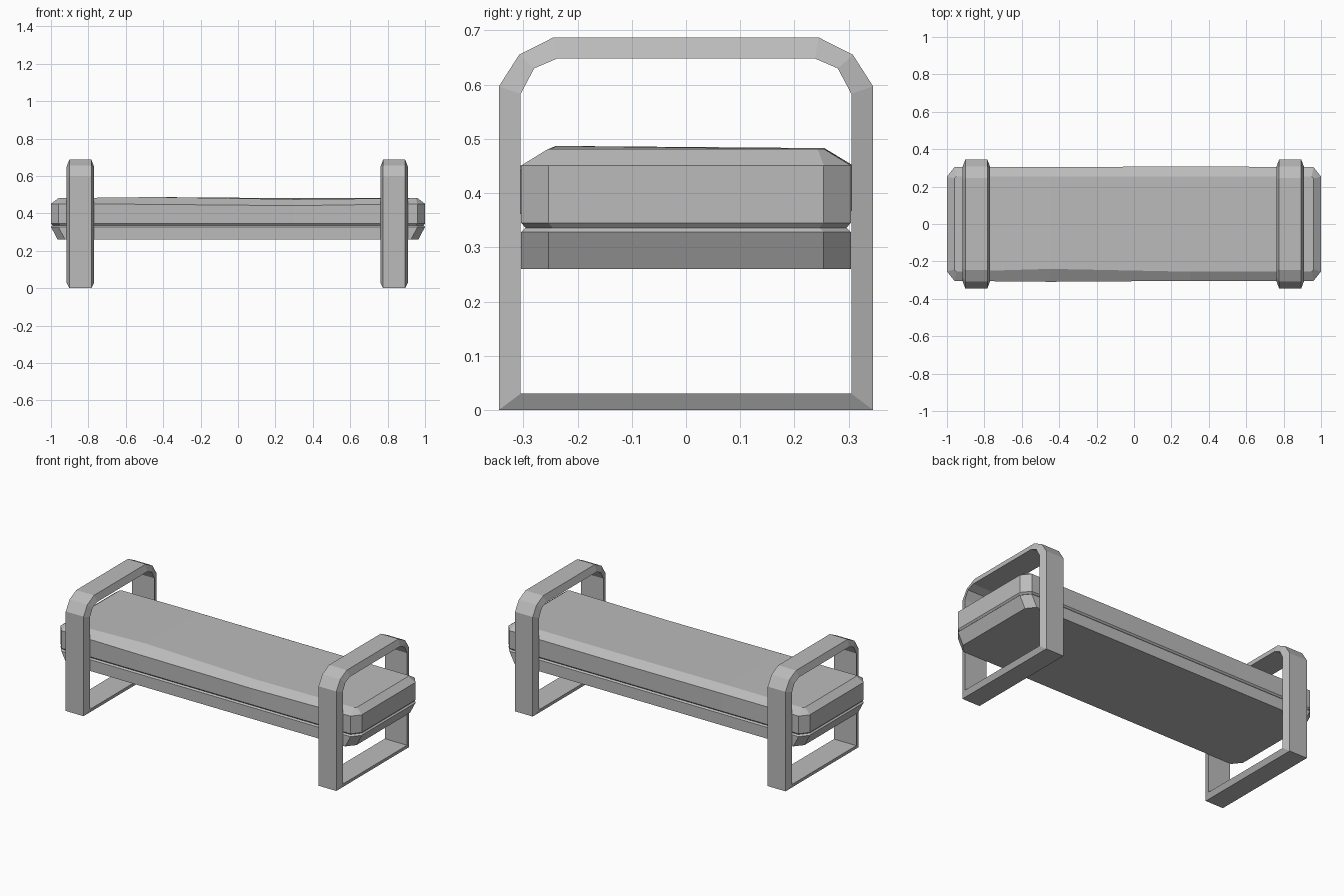
import bpy
import bmesh

cube = bpy.data.objects.get("Cube")
if cube:
    bpy.data.objects.remove(cube)

grey = bpy.data.materials.new("plain grey")
grey.use_nodes = True
colour = (0.5, 0.5, 0.5, 1)
grey.diffuse_color = colour
grey.node_tree.nodes["Principled BSDF"].inputs["Base Color"].default_value = colour


def finish(name, bm):
    bmesh.ops.recalc_face_normals(bm, faces=bm.faces)
    mesh = bpy.data.meshes.new(name)
    bm.to_mesh(mesh)
    bm.free()
    mesh.materials.append(grey)
    obj = bpy.data.objects.new(name, mesh)
    bpy.context.collection.objects.link(obj)
    return obj


def bridge(bm, a, b):
    n = len(a)
    for i in range(n):
        j = (i + 1) % n
        bm.faces.new((a[i], a[j], b[j], b[i]))


# Plan outline with clipped corners and two stations along each long side
STATIONS = (-0.45, 0.3)


def ring(bm, z, half_x, half_y, clip_x=0.04, clip_y=0.05, sag=None):
    x, y = half_x - clip_x, half_y - clip_y
    s, t = STATIONS
    points = [(-x, -half_y), (s, -half_y), (t, -half_y), (x, -half_y),
              (half_x, -y), (half_x, y),
              (x, half_y), (t, half_y), (s, half_y), (-x, half_y),
              (-half_x, y), (-half_x, -y)]
    verts = [bm.verts.new((px, py, z)) for px, py in points]
    # Slight unevenness of the soft upper edge
    for index, (dy, dz) in (sag or {}).items():
        verts[index].co.y += dy
        verts[index].co.z += dz
    return verts


def slab(name, rings):
    bm = bmesh.new()
    loops = [ring(bm, *r[:3], **r[3]) for r in rings]
    for a, b in zip(loops, loops[1:]):
        bridge(bm, a, b)
    # Caps split into strips across the width
    for loop in (loops[0], loops[-1]):
        bm.faces.new([loop[i] for i in (9, 10, 11, 0)])
        for i in range(3):
            bm.faces.new((loop[i], loop[i + 1], loop[8 - i], loop[9 - i]))
        bm.faces.new([loop[i] for i in (3, 4, 5, 6)])
    return finish(name, bm)


# Bench base, tapered at its ends
slab("bench_base", [
    (0.26, 0.965, 0.304, {}),
    (0.328, 1.0, 0.304, {}),
    (0.336, 0.992, 0.296, {}),
])

# Seat cushion with sloping shoulders
slab("seat_cushion", [
    (0.336, 0.992, 0.296, {}),
    (0.345, 1.0, 0.304, {}),
    (0.451, 1.0, 0.304, {"sag": {1: (-0.005, -0.003), 2: (0, -0.01), 7: (0.004, 0)}}),
    (0.481, 0.96, 0.255, {"clip_x": 0.01, "clip_y": 0.012,
                          "sag": {1: (0.015, 0.006), 2: (0, -0.006), 8: (0, 0.002)}}),
])


# Closed side frame: narrow outer rim and wide inner rim
def mirrored(half):
    return half + [(-y, z) for y, z in reversed(half)]


OUTER = mirrored([(-0.345, 0), (-0.345, 0.597), (-0.308, 0.655), (-0.245, 0.687)])
INNER = mirrored([(-0.305, 0.03), (-0.305, 0.583), (-0.28, 0.63), (-0.238, 0.648)])


def frame(name, centre):
    bm = bmesh.new()
    rims = [(OUTER, -0.059), (OUTER, 0.059), (INNER, 0.074), (INNER, -0.074)]
    loops = [[bm.verts.new((centre + dx, y, z)) for y, z in path] for path, dx in rims]
    for i in range(4):
        bridge(bm, loops[i], loops[(i + 1) % 4])
    finish(name, bm)


frame("right_frame", -0.843)
frame("left_frame", 0.835)
